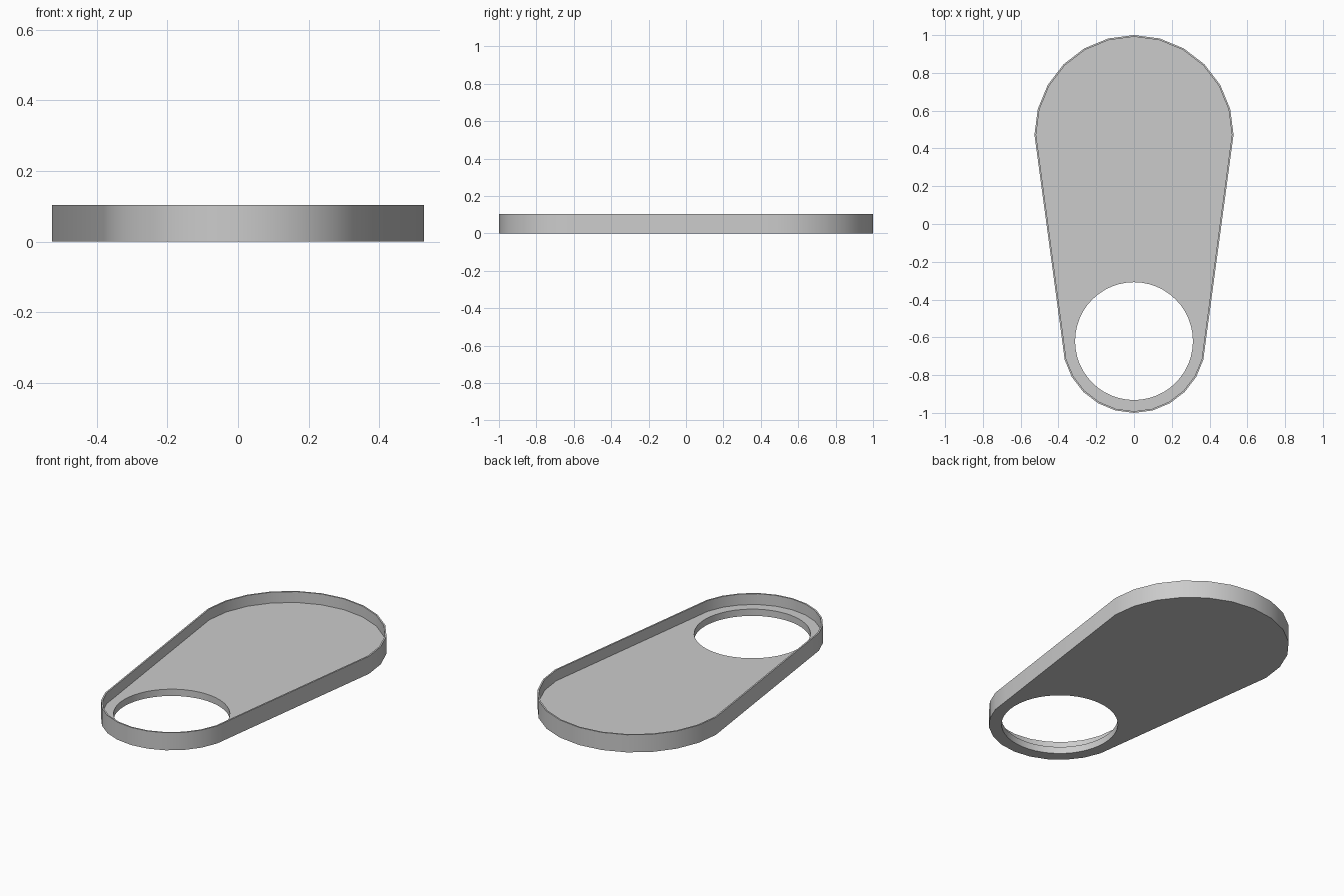
import bpy
import bmesh
from math import sin, cos, pi, radians

cube = bpy.data.objects.get("Cube")
if cube:
    bpy.data.objects.remove(cube, do_unlink=True)

HEIGHT, FLOOR, WALL = 0.104, 0.04, 0.009
BIG_Y, BIG_R = 0.473, 0.527
SMALL_Y, SMALL_R = -0.62, 0.38
HOLE_R = 0.312


def arc(cy, r, start, end, steps):
    angles = [start + (end - start) * i / steps for i in range(steps + 1)]
    return [(r * cos(a), cy + r * sin(a)) for a in angles]


def outline(inset):
    """Tapered teardrop outline: a wide back arc joined to a narrow front arc."""
    return (arc(BIG_Y, BIG_R - inset, 0, pi, 12)
            + arc(SMALL_Y, SMALL_R - inset, pi, 2 * pi, 12))


def ring(bm, points, z):
    return [bm.verts.new((x, y, z)) for x, y in points]


def bridge(bm, a, b):
    for i in range(len(a)):
        j = (i + 1) % len(a)
        bm.faces.new((a[i], a[j], b[j], b[i]))


def fill(bm, *rings):
    edges = [bm.edges.get((r[i - 1], r[i])) for r in rings for i in range(len(r))]
    bmesh.ops.triangle_fill(bm, use_beauty=True, edges=edges)


# Material
grey = bpy.data.materials.new("light_grey")
grey.use_nodes = True
colour = (0.6, 0.6, 0.6, 1)
grey.diffuse_color = colour
grey.node_tree.nodes["Principled BSDF"].inputs["Base Color"].default_value = colour

# Open tray: outer wall, rim, inner wall, floor plate and round opening
bm = bmesh.new()
hole = arc(SMALL_Y, HOLE_R, 0, 2 * pi, 48)[:-1]
outer_low = ring(bm, outline(0), 0)
outer_top = ring(bm, outline(0), HEIGHT)
inner_top = ring(bm, outline(WALL), HEIGHT)
inner_low = ring(bm, outline(WALL), FLOOR)
hole_top = ring(bm, hole, FLOOR)
hole_low = ring(bm, hole, 0)
bridge(bm, outer_low, outer_top)
bridge(bm, outer_top, inner_top)
bridge(bm, inner_top, inner_low)
bridge(bm, hole_top, hole_low)
fill(bm, inner_low, hole_top)
fill(bm, outer_low, hole_low)
bmesh.ops.recalc_face_normals(bm, faces=bm.faces)

mesh = bpy.data.meshes.new("tray")
bm.to_mesh(mesh)
bm.free()
mesh.materials.append(grey)
tray = bpy.data.objects.new("tray", mesh)
bpy.context.collection.objects.link(tray)

# Smooth curved walls, crisp rims
bpy.ops.object.select_all(action="DESELECT")
tray.select_set(True)
bpy.context.view_layer.objects.active = tray
bpy.ops.object.shade_smooth_by_angle(angle=radians(30))
